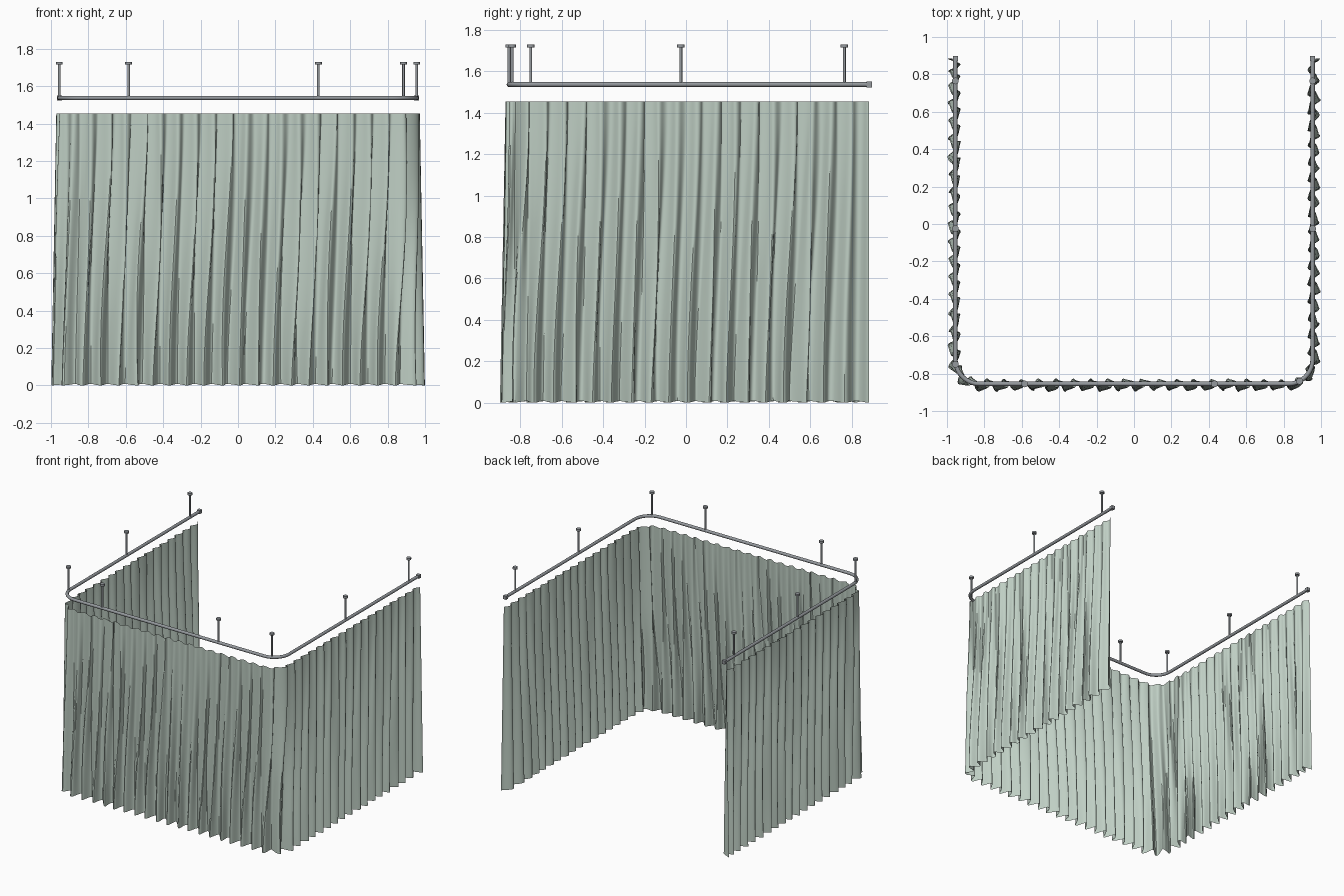
import bpy, bmesh, math, random
from mathutils import Vector

random.seed(4)
cube = bpy.data.objects.get("Cube")
if cube:
    bpy.data.objects.remove(cube)

HALF_X, FRONT, BACK, R = 0.955, -0.855, 0.885, 0.13
RAIL_Z, CLOTH_TOP = 1.537, 1.455
SIDE = BACK - FRONT - R
ARC = math.pi * R / 2
WIDE = 2 * (HALF_X - R)
TOTAL = 2 * SIDE + 2 * ARC + WIDE


def material(name, color):
    m = bpy.data.materials.new(name)
    m.use_nodes = True
    m.diffuse_color = color
    m.node_tree.nodes["Principled BSDF"].inputs["Base Color"].default_value = color
    return m


fabric = material("sage fabric", (0.52, 0.62, 0.55, 1))
metal = material("grey metal", (0.30, 0.32, 0.34, 1))


def track(s):
    """Point, tangent and outward normal at distance s along the U-shaped track."""
    def corner(cx, a):
        n = Vector((math.cos(a), math.sin(a), 0))
        return Vector((cx, FRONT + R, 0)) + R * n, Vector((-n.y, n.x, 0)), n
    if s < SIDE:
        return Vector((-HALF_X, BACK - s, 0)), Vector((0, -1, 0)), Vector((-1, 0, 0))
    s -= SIDE
    if s < ARC:
        return corner(R - HALF_X, math.pi + s / R)
    s -= ARC
    if s < WIDE:
        return Vector((R - HALF_X + s, FRONT, 0)), Vector((1, 0, 0)), Vector((0, -1, 0))
    s -= WIDE
    if s < ARC:
        return corner(HALF_X - R, -math.pi / 2 + s / R)
    s -= ARC
    return Vector((HALF_X, FRONT + R + s, 0)), Vector((0, 1, 0)), Vector((1, 0, 0))


def finish(obj, mat):
    obj.data.materials.clear()
    obj.data.materials.append(mat)
    bpy.ops.object.select_all(action='DESELECT')
    obj.select_set(True)
    bpy.context.view_layer.objects.active = obj
    bpy.ops.object.shade_smooth_by_angle(angle=math.radians(40))


# Curtain: one pleated sheet whose folds deepen and drift towards the hem
PLEATS, STEPS, ROWS = 57, 14, 24
lean = [random.uniform(0.004, 0.024) for _ in range(PLEATS + 1)]
depth = [random.uniform(0.85, 1.05) for _ in range(PLEATS + 1)]
sway = [random.uniform(0, 6.28) for _ in range(PLEATS + 1)]


def blend(values, p):
    i = min(int(p), PLEATS - 1)
    return values[i] + (values[i + 1] - values[i]) * (p - i)


bm = bmesh.new()
grid = []
for row in range(ROWS + 1):
    h = row / ROWS
    line = []
    for col in range(PLEATS * STEPS + 1):
        p = col / STEPS
        s = p / PLEATS * TOTAL
        fold = math.cos(2 * math.pi * p)
        ends = min(1, s / 0.15, (TOTAL - s) / 0.15)
        drop = 1 - h
        amp = (0.016 + 0.026 * drop) * blend(depth, p)
        side = blend(lean, p) * (0.6 + 0.5 * math.sin(5 * h + blend(sway, p)))
        slide = ends * (side * fold - 0.045 * drop * drop * (3 - 2 * drop))
        point, tangent, normal = track(min(TOTAL, max(0, s + slide)))
        pos = point + normal * amp * (fold if fold > 0 else 0.7 * fold)
        pos.z = h * CLOTH_TOP + drop * 0.004 * (1 - fold)
        line.append(bm.verts.new(pos))
    grid.append(line)
for low, high in zip(grid, grid[1:]):
    for i in range(len(low) - 1):
        bm.faces.new((low[i], low[i + 1], high[i + 1], high[i]))
mesh = bpy.data.meshes.new("curtain")
bm.to_mesh(mesh)
bm.free()
curtain = bpy.data.objects.new("curtain", mesh)
bpy.context.collection.objects.link(curtain)
finish(curtain, fabric)

# Rail: round tube swept along the track
stops = [0, SIDE]
stops += [SIDE + ARC * i / 10 for i in range(1, 11)]
stops += [TOTAL - s for s in reversed(stops)]
curve = bpy.data.curves.new("rail", 'CURVE')
curve.dimensions = '3D'
curve.bevel_depth = 0.012
curve.bevel_resolution = 3
curve.use_fill_caps = True
spline = curve.splines.new('POLY')
spline.points.add(len(stops) - 1)
for pt, s in zip(spline.points, stops):
    v = track(s)[0]
    pt.co = (v.x, v.y, RAIL_Z, 1)
rail = bpy.data.objects.new("rail", curve)
bpy.context.collection.objects.link(rail)
bpy.ops.object.select_all(action='DESELECT')
rail.select_set(True)
bpy.context.view_layer.objects.active = rail
bpy.ops.object.convert(target='MESH')
finish(bpy.context.object, metal)


def cylinder(name, radius, z0, z1, x, y):
    bpy.ops.mesh.primitive_cylinder_add(vertices=16, radius=radius, depth=z1 - z0,
                                        location=(x, y, (z0 + z1) / 2))
    bpy.context.object.name = name
    finish(bpy.context.object, metal)


# Ceiling hangers: rod, flange and rail collar
hangers = [(-0.585, FRONT), (0.43, FRONT), (0.885, -0.84), (-HALF_X, -0.75)]
hangers += [(side * HALF_X, y) for side in (-1, 1) for y in (-0.025, 0.765)]
for x, y in hangers:
    cylinder("hanger_rod", 0.007, RAIL_Z, 1.72, x, y)
    cylinder("hanger_flange", 0.018, 1.715, 1.73, x, y)

# Square stops on the open rail ends
for x in (-HALF_X, HALF_X):
    bpy.ops.mesh.primitive_cube_add(size=0.027, location=(x, BACK, RAIL_Z))
    bpy.context.object.name = "rail_end_stop"
    finish(bpy.context.object, metal)
